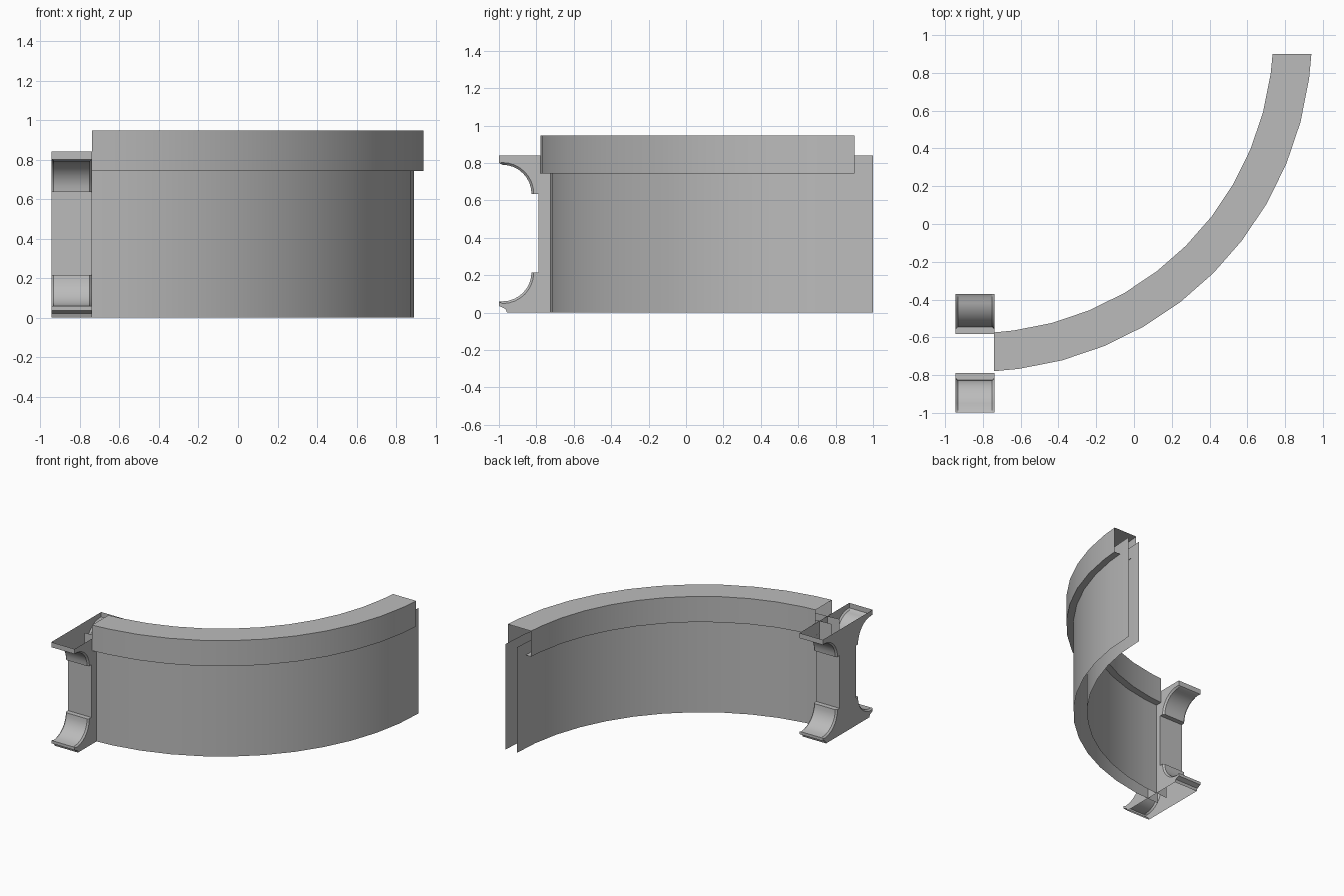
import bpy, bmesh
from math import sin, cos, asin, pi, radians

if "Cube" in bpy.data.objects:
    bpy.data.objects.remove(bpy.data.objects["Cube"], do_unlink=True)

stone = bpy.data.materials.new("plain_grey_stone")
stone.use_nodes = True
GREY = (0.5, 0.5, 0.5, 1)
stone.diffuse_color = GREY
stone.node_tree.nodes["Principled BSDF"].inputs["Base Color"].default_value = GREY


def finish(name, bm):
    """Turn a bmesh into a smooth-shaded object with sharp corners."""
    bmesh.ops.remove_doubles(bm, verts=bm.verts[:], dist=0.0005)
    bmesh.ops.recalc_face_normals(bm, faces=bm.faces[:])
    mesh = bpy.data.meshes.new(name)
    bm.to_mesh(mesh)
    bm.free()
    mesh.materials.append(stone)
    mesh.shade_smooth()
    mesh.set_sharp_from_angle(angle=radians(30))
    obj = bpy.data.objects.new(name, mesh)
    bpy.context.collection.objects.link(obj)
    return obj


def loft(bm, rows):
    """Bridge equally long rows of points with quads."""
    grid = [[bm.verts.new(p) for p in row] for row in rows]
    for a, b in zip(grid, grid[1:]):
        for i in range(len(a) - 1):
            bm.faces.new((a[i], a[i + 1], b[i + 1], b[i]))


# Quarter-circle plan shared by the wall and its coping
CENTRE_X, CENTRE_Y = -0.84, 1.0
STEPS = 12


def arc(radius, z, trim):
    """Quarter arc cut back by a straight trim at each end."""
    start = asin(trim / radius)
    angles = [start] + [i * pi / 2 / STEPS for i in range(1, STEPS)] + [pi / 2 - start]
    return [(CENTRE_X + radius * sin(t), CENTRE_Y - radius * cos(t), z) for t in angles]


# Two thin wall skins, open at the bottom and at the ends
WALL_OUT, WALL_IN, WALL_TOP = 1.73, 1.63, 0.84
for name, radius in (("outer_wall_skin", WALL_OUT), ("inner_wall_skin", WALL_IN)):
    bm = bmesh.new()
    loft(bm, [arc(radius, 0, 0), arc(radius, WALL_TOP, 0)])
    finish(name, bm)

# Coping that overhangs the wall on both sides
LOW, HIGH = 0.743, 0.947
section = [(WALL_OUT, LOW), (1.782, LOW), (1.782, HIGH),
           (1.577, HIGH), (1.577, LOW), (WALL_IN, LOW)]
bm = bmesh.new()
loft(bm, [arc(r, z, 0.1) for r, z in section])
finish("wall_coping", bm)

# Hollow post with flared foot and head, open at top and bottom
POST_X, POST_Y, HALF = -0.842, -0.685, 0.103
FOOT, HEAD = 0.215, 0.635
TIP, COVE, CHAMFER = 0.314, 0.155, 0.012


def cove(centre_z, sign, grow):
    """Quarter-round hollow running from the tip inward."""
    r = COVE + grow
    return [(TIP - 0.018 - r * sin(t), centre_z + sign * r * cos(t))
            for t in (i * pi / 16 for i in range(9))]


def outline(grow):
    """Half outline of the post as (distance from centre, height)."""
    foot = [(0.272, 0), (0.28, 0.02), (TIP, 0.035), (TIP, 0.058)] + cove(FOOT, -1, grow)
    head = cove(HEAD, 1, grow)[::-1] + [(TIP, 0.8), (TIP, 0.84)]
    return foot + [(HALF, FOOT), (HALF, HEAD)] + head


def place(points, x, side):
    return [(POST_X + x, POST_Y + side * u, z) for u, z in points]


edge, middle = outline(CHAMFER), outline(0)
bm = bmesh.new()
for side in (-1, 1):
    loft(bm, [place(edge, -HALF, side), place(middle, CHAMFER - HALF, side),
              place(middle, HALF - CHAMFER, side), place(edge, HALF, side)])
for x in (-HALF, HALF):
    loop = place(edge, x, -1) + place(edge, x, 1)[::-1]
    bm.faces.new([bm.verts.new(p) for p in loop])
finish("flared_post", bm)
